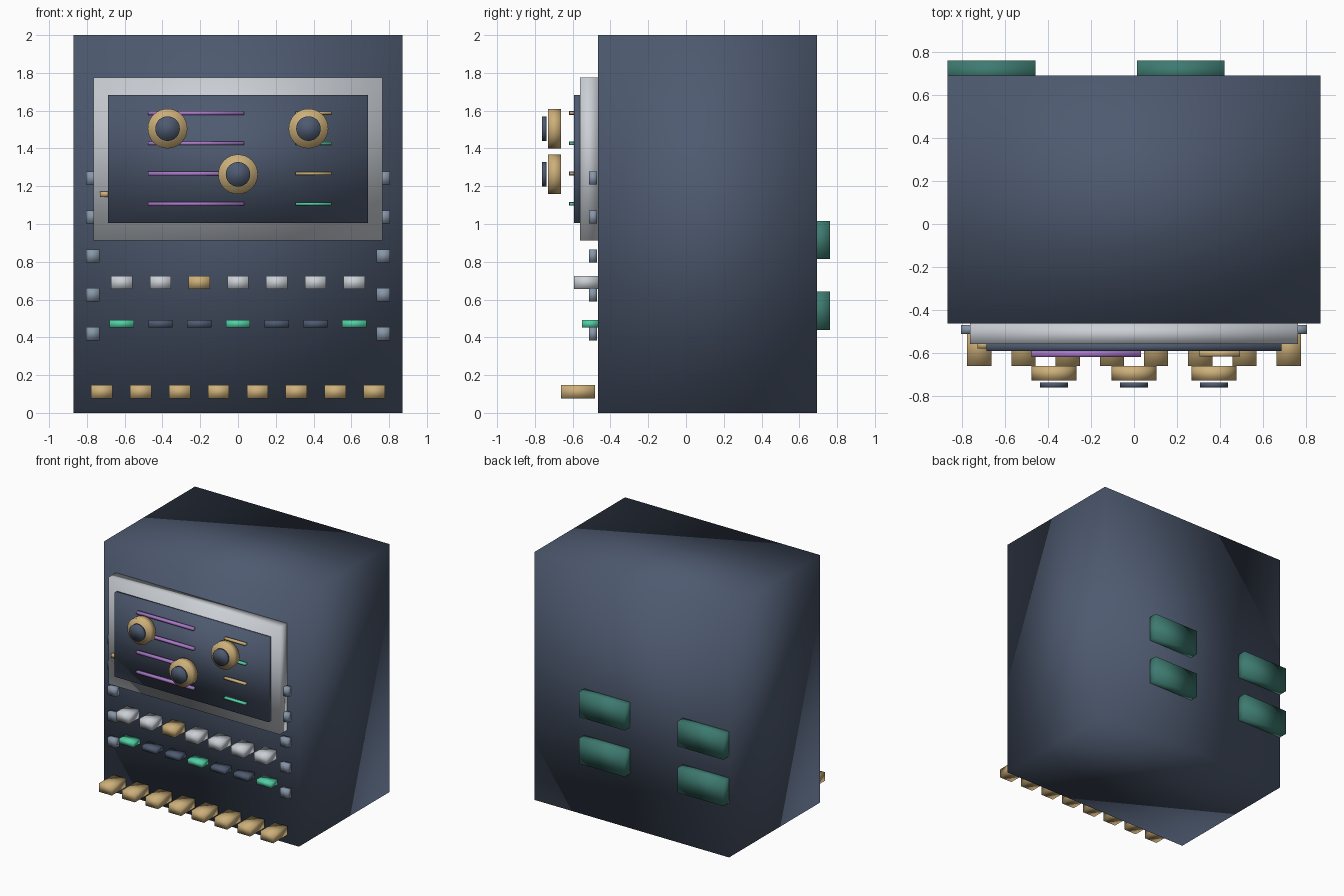
import bpy
import bmesh
from math import pi
from mathutils import Matrix, Vector

cube = bpy.data.objects.get("Cube")
if cube:
    bpy.data.objects.remove(cube, do_unlink=True)


def srgb(hexa):
    out = []
    for i in (0, 2, 4):
        c = int(hexa[i:i + 2], 16) / 255
        out.append(c / 12.92 if c <= 0.04045 else ((c + 0.055) / 1.055) ** 2.4)
    return (*out, 1.0)


def material(name, hexa):
    m = bpy.data.materials.new(name)
    m.use_nodes = True
    m.diffuse_color = srgb(hexa)
    m.node_tree.nodes["Principled BSDF"].inputs["Base Color"].default_value = srgb(hexa)
    return m


NAVY = material("slate navy", "4E5A70")
SILVER = material("silver", "CBD0D6")
STEEL = material("blue steel", "8796A8")
GOLD = material("warm gold", "CDB07A")
PURPLE = material("violet", "A878C8")
GREEN = material("mint green", "52CFA5")
TEAL = material("deep teal", "3D7A70")


def finish(name, bm, mat):
    mesh = bpy.data.meshes.new(name)
    for f in bm.faces:
        f.smooth = True
    bm.to_mesh(mesh)
    bm.free()
    mesh.materials.append(mat)
    ob = bpy.data.objects.new(name, mesh)
    bpy.context.scene.collection.objects.link(ob)
    return ob


def box(name, mat, x, y, z):
    """Box from (min, max) ranges on each axis."""
    bm = bmesh.new()
    size = Vector((x[1] - x[0], y[1] - y[0], z[1] - z[0]))
    mid = Vector((sum(x), sum(y), sum(z))) / 2
    bmesh.ops.create_cube(bm, size=1, matrix=Matrix.Translation(mid) @ Matrix.Diagonal((*size, 1)))
    return finish(name, bm, mat)


def block(name, mat, cx, cz, w, h, y):
    """Box centred on a spot of the front panel."""
    return box(name, mat, (cx - w / 2, cx + w / 2), y, (cz - h / 2, cz + h / 2))


def disc(name, mat, cx, cz, r, y, sides):
    """Cylinder whose axis points to the front."""
    bm = bmesh.new()
    place = Matrix.Translation((cx, sum(y) / 2, cz)) @ Matrix.Rotation(pi / 2, 4, 'X')
    bmesh.ops.create_cone(bm, cap_ends=True, segments=sides, radius1=r, radius2=r,
                          depth=y[1] - y[0], matrix=place)
    return finish(name, bm, mat)


# Cabinet, bezel and screen
FRONT = -0.465
box("cabinet", NAVY, (-0.87, 0.87), (FRONT, 0.693), (0, 2))
box("screen_bezel", SILVER, (-0.765, 0.765), (-0.56, FRONT), (0.913, 1.775))
box("screen", NAVY, (-0.688, 0.688), (-0.593, -0.555), (1.005, 1.683))
box("bezel_tab", GOLD, (-0.73, -0.67), (-0.58, -0.55), (1.143, 1.173))

# Display lines, long on one side and short on the other
for i in range(4):
    z = 1.587 - 0.16 * i
    block("long_line", PURPLE, -0.222, z, 0.51, 0.02, (-0.619, -0.593))
    block("short_line", GREEN if i % 2 else GOLD, 0.4, z, 0.19, 0.016, (-0.617, -0.593))

# Knobs with dark caps
for x, z in ((-0.373, 1.505), (0.373, 1.505), (0, 1.263)):
    disc("knob", GOLD, x, z, 0.105, (-0.73, -0.662), 32)
    disc("knob_cap", NAVY, x, z, 0.065, (-0.763, -0.738), 32)

# Buttons and indicator lamps
for i in range(7):
    x = (i - 3) * 0.205
    block("button", GOLD if i == 2 else SILVER, x, 0.69, 0.113, 0.07, (-0.593, FRONT))
    block("lamp", NAVY if i % 3 else GREEN, x, 0.471, 0.128, 0.04, (-0.55, FRONT))

# Bottom row of keys
for i in range(8):
    block("key", GOLD, (i - 3.5) * 0.206, 0.112, 0.113, 0.07, (-0.661, -0.481))

# Studs down both edges
for side in (-1, 1):
    for i in range(5):
        block("edge_stud", STEEL, side * 0.77, 1.243 - 0.206 * i, 0.072, 0.07, (-0.513, -0.472))

# Back plates
for x in (-0.869, 0.014):
    for z in (0.44, 0.815):
        box("back_plate", TEAL, (x, x + 0.409), (0.66, 0.763), (z, z + 0.202))
